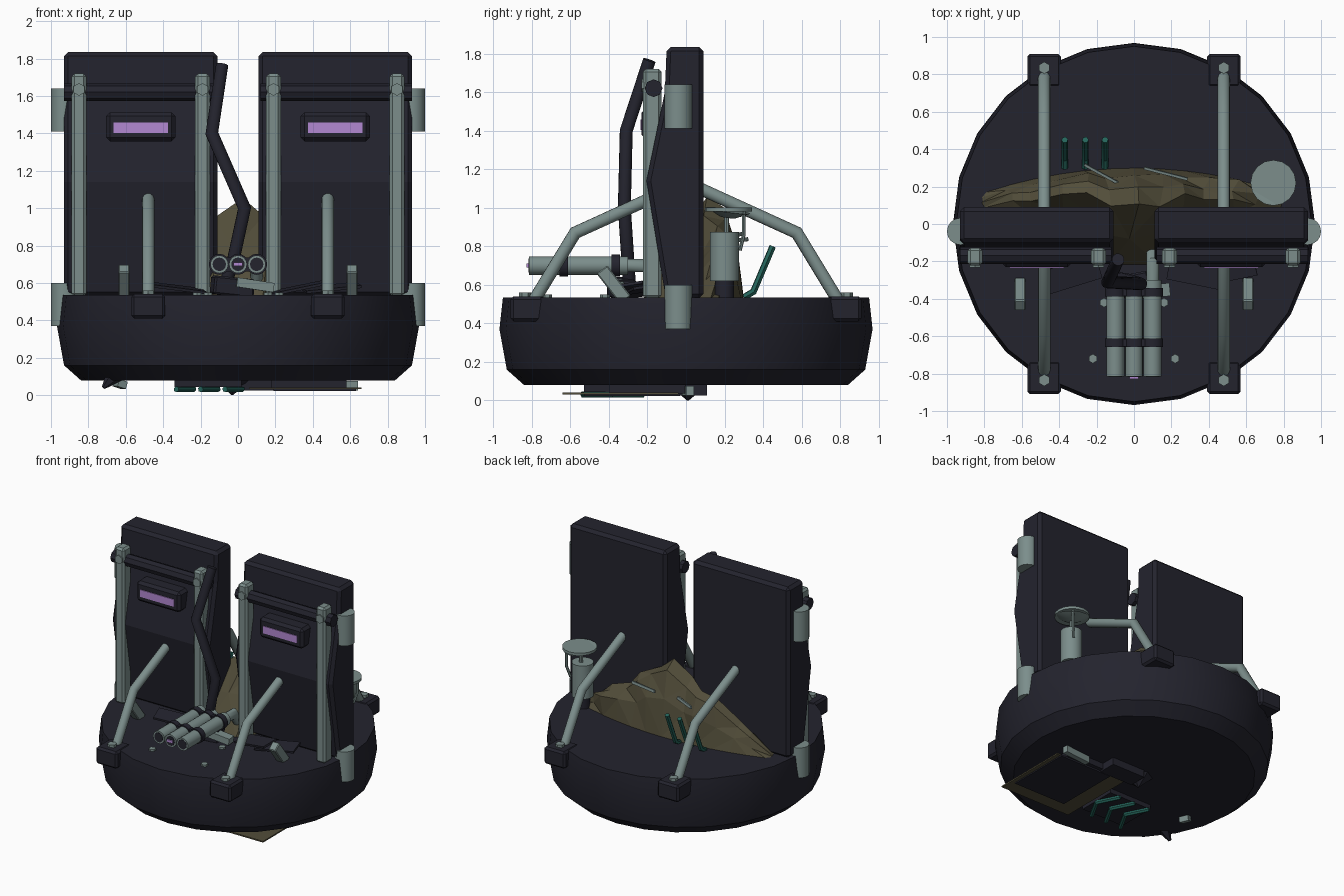
import bpy, bmesh, math, random
from mathutils import Vector

if "Cube" in bpy.data.objects:
    bpy.data.objects.remove(bpy.data.objects["Cube"], do_unlink=True)
random.seed(4)


def material(name, rgb):
    m = bpy.data.materials.new(name)
    m.use_nodes = True
    m.diffuse_color = (*rgb, 1)
    for node in m.node_tree.nodes:
        if node.type == "BSDF_PRINCIPLED":
            node.inputs["Base Color"].default_value = (*rgb, 1)
    return m


DARK = material("dark_hull", (0.017, 0.017, 0.027))
METAL = material("grey_green_metal", (0.20, 0.27, 0.26))
EARTH = material("olive_earth", (0.085, 0.075, 0.042))
GLOW = material("purple_light", (0.45, 0.25, 0.65))
TEAL = material("teal_paint", (0.018, 0.13, 0.105))


def finish(name, bm, mat, bevel=0, smooth=False):
    bmesh.ops.recalc_face_normals(bm, faces=bm.faces)
    me = bpy.data.meshes.new(name)
    bm.to_mesh(me)
    bm.free()
    me.materials.append(mat)
    ob = bpy.data.objects.new(name, me)
    bpy.context.collection.objects.link(ob)
    if bevel:
        mod = ob.modifiers.new("edge_bevel", "BEVEL")
        mod.width, mod.segments = bevel, 1
    if smooth:
        bpy.ops.object.select_all(action="DESELECT")
        ob.select_set(True)
        bpy.context.view_layer.objects.active = ob
        bpy.ops.object.shade_smooth_by_angle(angle=math.radians(35))
    return ob


def box(name, mat, centre, size, rot=(0, 0, 0), bevel=0):
    bm = bmesh.new()
    bmesh.ops.create_cube(bm, size=1)
    bmesh.ops.scale(bm, vec=size, verts=bm.verts)
    ob = finish(name, bm, mat, bevel)
    ob.location, ob.rotation_euler = centre, rot
    return ob


def rod(name, mat, a, b, r, sides=16, r2=None, smooth=True):
    """Straight cylinder or cone from a to b."""
    a, b = Vector(a), Vector(b)
    bm = bmesh.new()
    bmesh.ops.create_cone(bm, cap_ends=True, segments=sides, radius1=r,
                          radius2=r if r2 is None else r2, depth=(b - a).length)
    ob = finish(name, bm, mat, smooth=smooth)
    ob.location = (a + b) / 2
    ob.rotation_euler = (b - a).to_track_quat("Z", "Y").to_euler()
    return ob


def pipe(name, mat, points, r, sides=12):
    """Mitred pipe swept along a polyline."""
    pts = [Vector(p) for p in points]
    bm = bmesh.new()
    first = (pts[1] - pts[0]).normalized()
    side = first.orthogonal().normalized()
    up = first.cross(side)
    ring = [bm.verts.new(pts[0] + r * (side * math.cos(t) + up * math.sin(t)))
            for t in (math.tau * i / sides for i in range(sides))]
    bm.faces.new(ring)
    for i in range(1, len(pts)):
        d = (pts[i] - pts[i - 1]).normalized()
        n = d if i == len(pts) - 1 else (d + (pts[i + 1] - pts[i]).normalized())
        new = [bm.verts.new(v.co + d * ((pts[i] - v.co).dot(n) / d.dot(n))) for v in ring]
        for k in range(sides):
            j = (k + 1) % sides
            bm.faces.new((ring[k], ring[j], new[j], new[k]))
        ring = new
    bm.faces.new(ring)
    return finish(name, bm, mat, smooth=True)


def prism(name, mat, profile, x0, x1, bevel=0):
    """Side profile of (y, z) points extruded along x."""
    bm = bmesh.new()
    face = bm.faces.new([bm.verts.new((x0, y, z)) for y, z in profile])
    out = bmesh.ops.extrude_face_region(bm, geom=[face])["geom"]
    bmesh.ops.translate(bm, vec=(x1 - x0, 0, 0),
                        verts=[v for v in out if isinstance(v, bmesh.types.BMVert)])
    return finish(name, bm, mat, bevel)


# Round base
bm = bmesh.new()
rings = []
for r, z in ((0.84, 0.08), (0.93, 0.16), (0.968, 0.37), (0.95, 0.535)):
    rings.append([bm.verts.new((r * math.sin(math.tau * i / 24), r * math.cos(math.tau * i / 24), z))
                  for i in range(24)])
for low, high in zip(rings, rings[1:]):
    for i in range(24):
        j = (i + 1) % 24
        bm.faces.new((low[i], low[j], high[j], high[i]))
bm.faces.new(rings[0])
bm.faces.new(rings[-1])
finish("round_base", bm, DARK, smooth=True)

for s, side in ((-1, "right"), (1, "left")):
    # Armour panel with its frame
    prism(side + "_panel", DARK, ((0.09, 0.53), (0.09, 1.835), (-0.1, 1.835), (-0.11, 1.6),
                                  (-0.205, 1.14), (-0.105, 0.53)), s * 0.11, s * 0.93, 0.022)
    for x in (0.19, 0.85):
        box(side + "_panel_post", METAL, (s * x, -0.175, 1.125), (0.078, 0.095, 1.19), bevel=0.015)
        rod(side + "_post_bolt", METAL, (s * x, -0.21, 1.635), (s * x, -0.232, 1.635), 0.034, 6, smooth=False)
    rod(side + "_cross_bar", DARK, (s * 0.12, -0.168, 1.62), (s * 0.93, -0.168, 1.62), 0.046, 8, smooth=False)
    # Light slot
    box(side + "_light_housing", DARK, (s * 0.52, -0.165, 1.435), (0.37, 0.13, 0.155), bevel=0.02)
    box(side + "_light", GLOW, (s * 0.52, -0.231, 1.43), (0.29, 0.009, 0.055))
    # Hinge cylinders on the outer edge
    for z in (0.37, 1.41):
        rod(side + "_hinge", METAL, (s * 0.928, -0.04, z), (s * 0.928, -0.04, z + 0.23), 0.072)
    # Leaning stub
    box(side + "_stub", METAL, (s * 0.61, -0.375, 0.6), (0.06, 0.07, 0.2), (0.66, 0, 0), 0.006)
    for x, y in ((0.16, -0.42), (0.22, -0.72)):
        rod(side + "_deck_bolt", METAL, (s * x, y, 0.53), (s * x, y, 0.55), 0.025, 6, smooth=False)
    # Braces and their feet
    for f, end in ((-1, "front"), (1, "back")):
        label = end + "_" + side
        pipe(label + "_brace", METAL, ((s * 0.48, f * 0.8, 0.5), (s * 0.48, f * 0.575, 0.87),
                                       (s * 0.48, f * 0.07, 1.1)), 0.033)
        box(label + "_foot", DARK, (s * 0.48, f * 0.82, 0.475), (0.18, 0.18, 0.13), bevel=0.015)
        rod(label + "_foot_bolt", METAL, (s * 0.48, f * 0.835, 0.53), (s * 0.48, f * 0.835, 0.56),
            0.032, 6, smooth=False)

# Bent hose in the gap
pipe("bent_hose", DARK, ((-0.085, -0.19, 1.765), (-0.14, -0.31, 1.4), (0.035, -0.32, 1.0),
                         (-0.03, -0.3, 0.7), (-0.09, -0.29, 0.54)), 0.034)

# Three bundled canisters
for x in (-0.1, 0, 0.1):
    rod("canister", METAL, (x, -0.815, 0.7), (x, -0.3, 0.7), 0.048)
    for y in (-0.365, -0.635):
        rod("canister_band", DARK, (x, y - 0.022, 0.7), (x, y + 0.022, 0.7), 0.056)
    rod("canister_cap", DARK, (x, -0.817, 0.7), (x, -0.814, 0.7), 0.036)
for y in (-0.365, -0.635):
    box("band_strap", DARK, (0, y, 0.7), (0.24, 0.04, 0.075))
box("canister_light", GLOW, (0, -0.823, 0.7), (0.05, 0.009, 0.02))
pipe("canister_outlet", METAL, ((0.1, -0.31, 0.7), (0.1, -0.2, 0.7), (0.1, -0.13, 0.6)), 0.035)
box("canister_cradle", DARK, (-0.03, -0.33, 0.58), (0.22, 0.12, 0.1), (0, 0.1, 0.2), 0.01)
box("canister_rest", METAL, (0.09, -0.36, 0.59), (0.2, 0.07, 0.05), (0, 0.15, 0.1))

# Storage can with a dish lid
rod("can_base", DARK, (0.73, 0.2, 0.53), (0.73, 0.2, 0.63), 0.05)
rod("can", METAL, (0.735, 0.2, 0.62), (0.735, 0.2, 0.875), 0.076)
rod("dish_stem", METAL, (0.74, 0.21, 0.87), (0.74, 0.21, 0.98), 0.014, 8)
rod("dish_cone", METAL, (0.742, 0.215, 0.95), (0.745, 0.22, 0.985), 0.04, 16, 0.115)
rod("dish", METAL, (0.745, 0.22, 0.98), (0.745, 0.22, 1.0), 0.122)
pipe("dish_handle", METAL, ((0.78, 0.28, 0.78), (0.8, 0.3, 0.86), (0.8, 0.3, 0.985)), 0.01, 6)

# Earth mound behind and between the panels
bm = bmesh.new()
rows = []
columns = 13
for i in range(columns):
    t = 2 * i / (columns - 1) - 1
    x = t * 0.8
    rise = 0.5 * (1 - abs(t)) ** 0.75 + random.uniform(-0.03, 0.03) * (abs(t) < 0.9)
    back = 0.3 - 0.13 * abs(t) ** 2
    front = -0.22 if abs(t) < 0.17 else -0.03
    row = []
    for u, h in ((0, 0), (0.3, 0.55), (0.6, 1), (0.78, 0.9), (0.92, 0.55), (1, 0)):
        jitter = random.uniform(-0.03, 0.03) if 0 < h else 0
        row.append(bm.verts.new((x + jitter, front + (back - front) * u + jitter * 0.6,
                                 0.53 + max(0, rise * h + jitter * (abs(t) < 0.9)))))
    rows.append(row)
for a, b in zip(rows, rows[1:]):
    for k in range(len(a) - 1):
        bm.faces.new((a[k], b[k], b[k + 1], a[k + 1]))
bmesh.ops.triangulate(bm, faces=bm.faces)
finish("earth_mound", bm, EARTH)

# Loose scraps on the mound and the deck
for x, y, z, turn in ((0.17, 0.27, 0.86, -0.25), (-0.16, 0.26, 0.83, -0.5)):
    box("mound_scrap", METAL, (x, y, z), (0.24, 0.014, 0.02), (0.2, 0.05, turn))
for x, y, tilt, turn in ((-0.33, -0.27, 0.12, 0.3), (0.33, -0.26, -0.2, -0.2), (0.5, -0.24, -0.1, 0.2)):
    box("deck_plate", DARK, (x, y, 0.575), (0.3, 0.13, 0.015), (0.15, tilt, turn))
for x in (-0.37, -0.26, -0.155):
    # Teal hooks
    pipe("teal_hook", TEAL, ((x, 0.3, 0.535), (x, 0.35, 0.565), (x, 0.45, 0.8)), 0.018, 6)

# Underside: chevrons, plates and small fittings
for i in range(3):
    x = 0.02 - 0.13 * i
    pipe("teal_chevron", TEAL, ((x - 0.08, -0.22, 0.032), (x, -0.38, 0.032), (x - 0.09, -0.54, 0.032)), 0.016, 6)
box("chevron_backing", DARK, (-0.16, -0.38, 0.065), (0.36, 0.3, 0.04))
box("under_earth_plate", EARTH, (0.36, -0.34, 0.037), (0.6, 0.6, 0.01))
box("under_dark_plate", DARK, (0.41, -0.28, 0.029), (0.44, 0.5, 0.012))
box("under_spacer", DARK, (0.38, -0.2, 0.06), (0.4, 0.4, 0.05))
box("under_rail", METAL, (0.53, 0.01, 0.05), (0.22, 0.04, 0.05), (0, 0, 0.1))
box("under_box", DARK, (0.14, 0.04, 0.055), (0.28, 0.14, 0.06))
rod("under_tip", DARK, (-0.03, 0.01, 0.08), (-0.03, 0.01, 0), 0.1, 6, 0.005, False)
box("under_clip", METAL, (-0.63, -0.2, 0.06), (0.05, 0.07, 0.04), (0, 0.3, 0.4))
rod("under_spike", DARK, (-0.66, -0.46, 0.11), (-0.72, -0.47, 0.04), 0.05, 6, 0.01, False)
